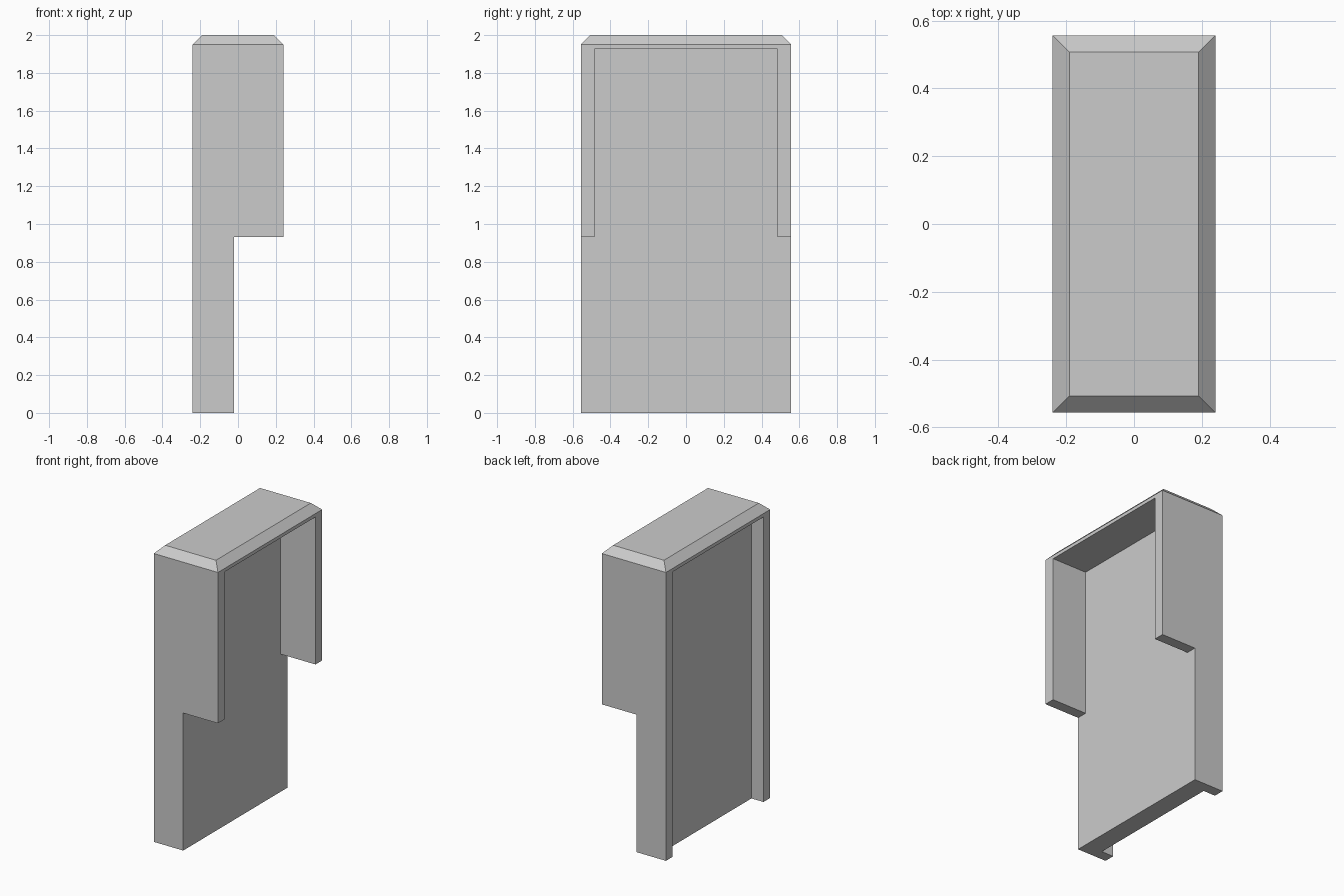
import bpy
import bmesh

cube = bpy.data.objects.get("Cube")
if cube:
    bpy.data.objects.remove(cube, do_unlink=True)

HALF_X, HALF_Y, TOP = 0.24, 0.557, 2.0
CHAMFER = 0.05
OPENING, LINTEL = 0.485, 1.927      # recess half width and head height
STEP = 0.93                         # underside of the front cheeks
PANEL_FRONT, PANEL_BACK = -0.02, -0.15

grey = bpy.data.materials.new("plain grey")
grey.use_nodes = True
colour = (0.6, 0.6, 0.6, 1)
grey.diffuse_color = colour
grey.node_tree.nodes["Principled BSDF"].inputs["Base Color"].default_value = colour


def prism(name, outline, x0, x1):
    """Extrude a (y, z) outline along x."""
    bm = bmesh.new()
    face = bm.faces.new([bm.verts.new((x0, y, z)) for y, z in outline])
    ext = bmesh.ops.extrude_face_region(bm, geom=[face])
    moved = [v for v in ext["geom"] if isinstance(v, bmesh.types.BMVert)]
    bmesh.ops.translate(bm, vec=(x1 - x0, 0, 0), verts=moved)
    bmesh.ops.recalc_face_normals(bm, faces=bm.faces)
    mesh = bpy.data.meshes.new(name)
    bm.to_mesh(mesh)
    bm.free()
    mesh.materials.append(grey)
    obj = bpy.data.objects.new(name, mesh)
    bpy.context.collection.objects.link(obj)
    return obj


def mirrored(half):
    """Complete an outline given for +y, listed from bottom to top."""
    return half + [(-y, z) for y, z in reversed(half)]


# Main block with a chamfered top rim
housing = prism("housing", mirrored([(HALF_Y, 0), (HALF_Y, TOP)]), -HALF_X, HALF_X)
bm = bmesh.new()
bm.from_mesh(housing.data)
rim = [e for e in bm.edges if all(v.co.z > TOP - 0.01 for v in e.verts)]
bmesh.ops.bevel(bm, geom=rim, offset=CHAMFER, segments=1, affect='EDGES')
bm.to_mesh(housing.data)
bm.free()

# Stepped opening on one side, channel open at the bottom on the other
cutters = [
    prism("front_opening_cutter",
          mirrored([(1, -1), (1, STEP), (OPENING, STEP), (OPENING, LINTEL)]),
          PANEL_FRONT, 1),
    prism("back_channel_cutter",
          mirrored([(OPENING, -1), (OPENING, LINTEL)]),
          -1, PANEL_BACK),
]
for cutter in cutters:
    cutter.hide_render = True
    mod = housing.modifiers.new(cutter.name, 'BOOLEAN')
    mod.operation = 'DIFFERENCE'
    mod.solver = 'EXACT'
    mod.object = cutter

# Bake the cuts and drop the cutters
bpy.context.view_layer.update()
evaluated = housing.evaluated_get(bpy.context.evaluated_depsgraph_get())
housing.data = bpy.data.meshes.new_from_object(evaluated)
housing.modifiers.clear()
for cutter in cutters:
    bpy.data.objects.remove(cutter, do_unlink=True)
